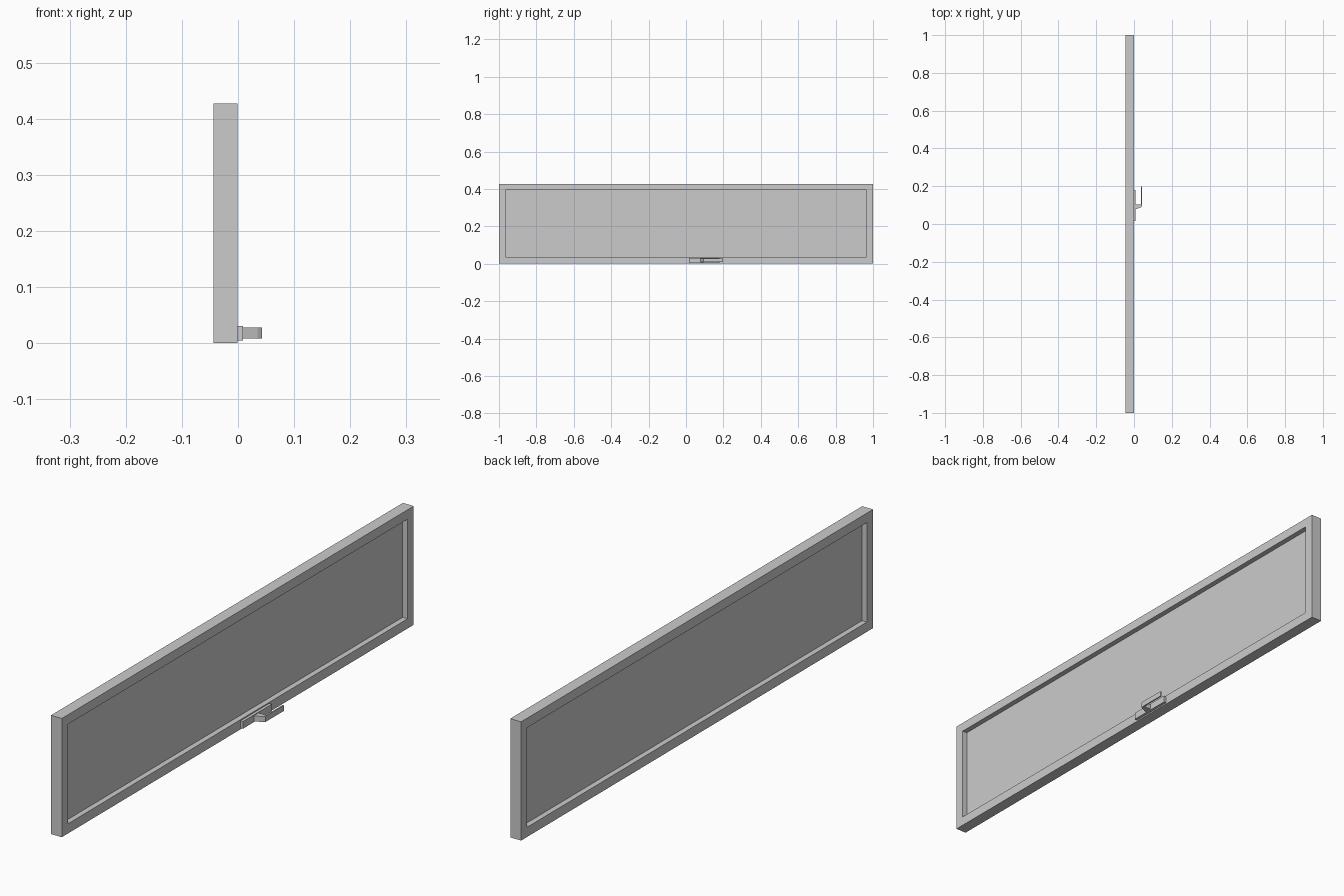
import bpy, bmesh

if "Cube" in bpy.data.objects:
    bpy.data.objects.remove(bpy.data.objects["Cube"])


def make_prism(name, outline, start, end, place, hole=None):
    """Extrude a 2D outline (with an optional matching hole) between two levels."""
    bm = bmesh.new()

    def ring(points, level):
        return [bm.verts.new(place(u, v, level)) for u, v in points]

    def bridge(a, b):
        for i in range(len(a)):
            j = (i + 1) % len(a)
            bm.faces.new((a[i], a[j], b[j], b[i]))

    low, high = ring(outline, start), ring(outline, end)
    bridge(low, high)
    if hole:
        hole_low, hole_high = ring(hole, start), ring(hole, end)
        bridge(hole_low, hole_high)
        bridge(low, hole_low)
        bridge(high, hole_high)
    else:
        bm.faces.new(low)
        bm.faces.new(high)
    bmesh.ops.recalc_face_normals(bm, faces=bm.faces)
    mesh = bpy.data.meshes.new(name)
    bm.to_mesh(mesh)
    bm.free()
    obj = bpy.data.objects.new(name, mesh)
    bpy.context.collection.objects.link(obj)
    return obj


def rect(u0, u1, v0, v1):
    return [(u0, v0), (u1, v0), (u1, v1), (u0, v1)]


def along_x(u, v, level):
    return (level, u, v)


def along_z(u, v, level):
    return (u, v, level)


# Window sash: rectangular frame and the thin pane set in its middle
opening = rect(-0.965, 0.965, 0.035, 0.393)
make_prism("sash_frame", rect(-1, 1, 0, 0.427), -0.044, -0.001, along_x, opening)
make_prism("glass_pane", opening, -0.0245, -0.0205, along_x)

# Latch: mounting plate on the lower rail
make_prism("latch_plate", rect(0.015, 0.18, 0.005, 0.031), -0.001, 0.009, along_x)

# Latch handle: tapered neck bending into a thin lever
handle = [(0.009, 0.078), (0.035, 0.088), (0.043, 0.094), (0.043, 0.199),
          (0.038, 0.199), (0.038, 0.104), (0.009, 0.104)]
make_prism("latch_handle", handle, 0.008, 0.028, along_z)
